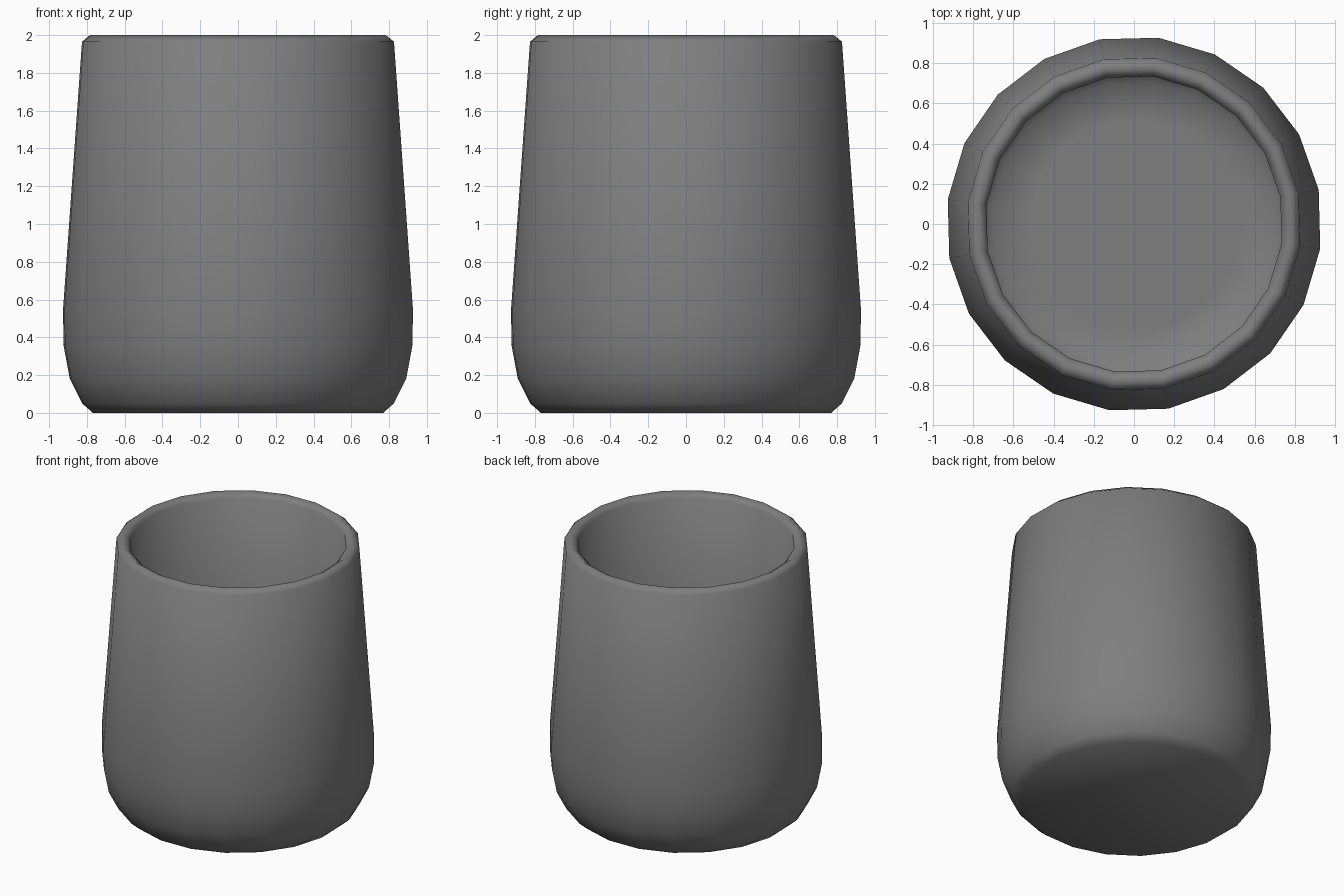
import bpy, bmesh, math

if "Cube" in bpy.data.objects:
    bpy.data.objects.remove(bpy.data.objects["Cube"])

SIDES = 20
TURN = math.radians(10.5)

# cup outline: underside, outer wall, rounded rim, inner wall, floor (radius, height)
profile = [
    (0.775, 0.0), (0.832, 0.05), (0.898, 0.18), (0.932, 0.36), (0.934, 0.55),
    (0.833, 1.965), (0.79, 2.0), (0.74, 1.965),
    (0.84, 0.55), (0.83, 0.38), (0.79, 0.22), (0.71, 0.12), (0.52, 0.12),
]

bm = bmesh.new()
rings = []
for r, z in profile:
    rings.append([bm.verts.new((r * math.cos(TURN + 2 * math.pi * i / SIDES),
                                r * math.sin(TURN + 2 * math.pi * i / SIDES), z))
                  for i in range(SIDES)])
for a, b in zip(rings, rings[1:]):
    for i in range(SIDES):
        j = (i + 1) % SIDES
        bm.faces.new((a[i], a[j], b[j], b[i]))
bm.faces.new(rings[0][::-1])
bm.faces.new(rings[-1])
bmesh.ops.recalc_face_normals(bm, faces=bm.faces)
for f in bm.faces:
    f.smooth = True

mesh = bpy.data.meshes.new("cup")
bm.to_mesh(mesh)
bm.free()
cup = bpy.data.objects.new("cup", mesh)
bpy.context.collection.objects.link(cup)

grey = bpy.data.materials.new("mid grey")
grey.diffuse_color = (0.21, 0.21, 0.21, 1)
grey.use_nodes = True
grey.node_tree.nodes["Principled BSDF"].inputs["Base Color"].default_value = grey.diffuse_color
mesh.materials.append(grey)
